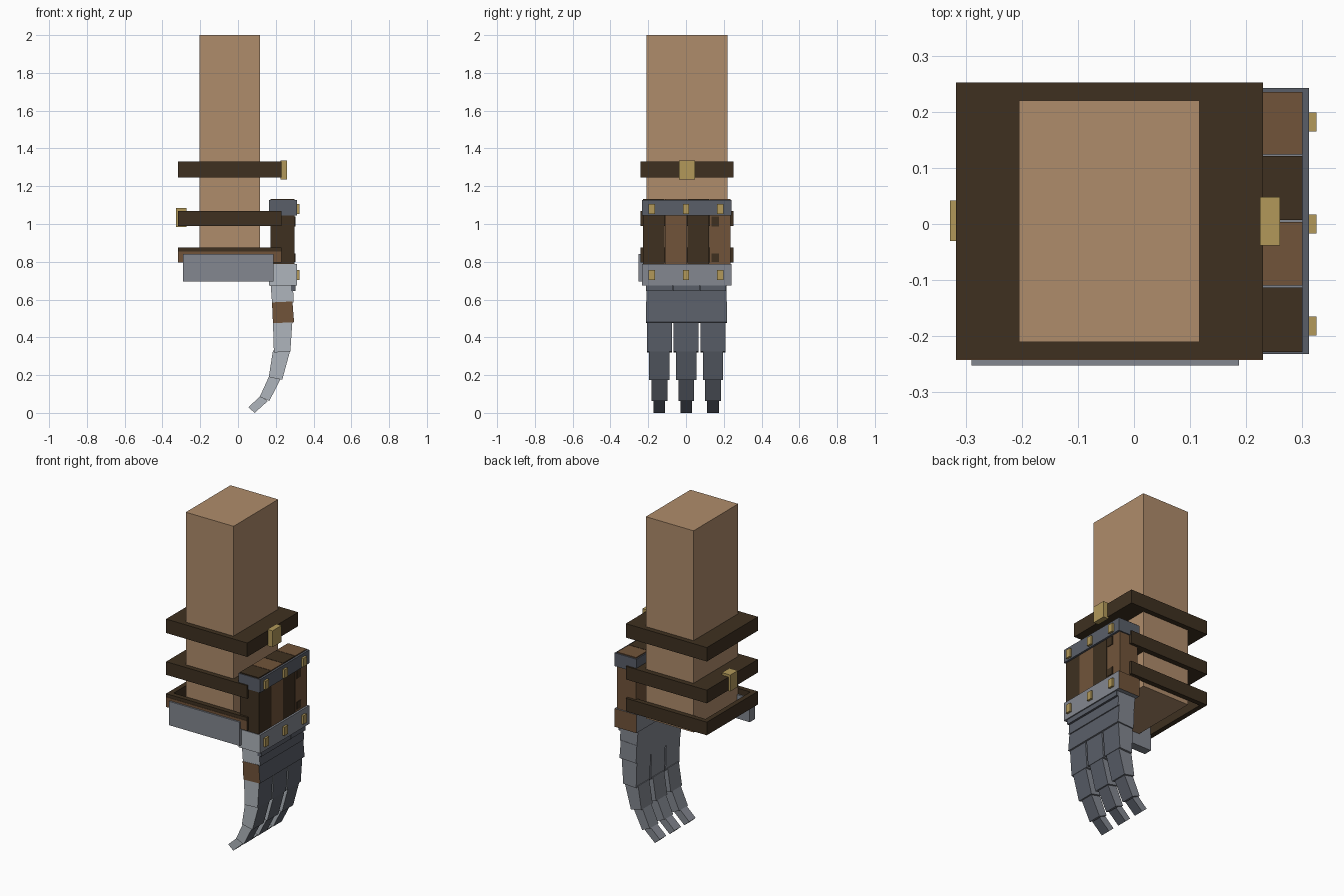
import bpy, bmesh
from mathutils import Vector

cube = bpy.data.objects.get("Cube")
if cube:
    bpy.data.objects.remove(cube, do_unlink=True)


def lin(c):
    c /= 255
    return c / 12.92 if c <= 0.04045 else ((c + 0.055) / 1.055) ** 2.4


def material(name, r, g, b):
    m = bpy.data.materials.new(name)
    col = (lin(r), lin(g), lin(b), 1)
    m.diffuse_color = col
    m.use_nodes = True
    m.node_tree.nodes["Principled BSDF"].inputs["Base Color"].default_value = col
    return m


SKIN = material("tan skin", 175, 140, 107)
DARK = material("dark leather", 62, 48, 32)
BROWN = material("brown leather", 113, 84, 58)
GOLD = material("brass", 178, 153, 90)
STEEL_D = material("dark steel", 90, 95, 105)
STEEL_M = material("mid steel", 131, 135, 144)
STEEL_L = material("light steel", 175, 181, 188)


def prism(name, quad, y0, y1, mats, rule=None):
    """Extrude a side profile of (x, z) points from y0 to y1."""
    bm = bmesh.new()
    a = [bm.verts.new((x, y0, z)) for x, z in quad]
    b = [bm.verts.new((x, y1, z)) for x, z in quad]
    n = len(quad)
    bm.faces.new(a)
    bm.faces.new(b[::-1])
    for i in range(n):
        j = (i + 1) % n
        bm.faces.new((a[j], a[i], b[i], b[j]))
    bmesh.ops.recalc_face_normals(bm, faces=bm.faces)
    if rule:
        for f in bm.faces:
            f.material_index = rule(f.normal)
    me = bpy.data.meshes.new(name)
    bm.to_mesh(me)
    bm.free()
    for m in mats:
        me.materials.append(m)
    ob = bpy.data.objects.new(name, me)
    bpy.context.collection.objects.link(ob)
    return ob


def box(name, x, y, z, mats, rule=None):
    quad = [(x[0], z[0]), (x[1], z[0]), (x[1], z[1]), (x[0], z[1])]
    return prism(name, quad, y[0], y[1], mats, rule)


def by_side(n):
    """Slot 0 faces the front, 1 the outer hand side, 2 the rest."""
    return 0 if n.y < -0.5 else 1 if n.x > 0.5 else 2


# Forearm
box("forearm", (-0.205, 0.117), (-0.21, 0.22), (0.77, 2.0), [SKIN])

# Upper straps are solid collars, the lowest is an open frame
X, Y = (-0.317, 0.23), (-0.24, 0.252)
box("upper_strap", X, Y, (1.245, 1.33), [DARK])
box("middle_strap", X, Y, (0.99, 1.07), [DARK])
Z = (0.795, 0.875)
box("lower_strap_right", (X[0], X[0] + 0.03), Y, Z, [DARK])
box("lower_strap_left", (X[1] - 0.03, X[1]), Y, Z, [DARK])
box("lower_strap_back", (X[0] + 0.03, X[1] - 0.03), (Y[1] - 0.03, Y[1]), Z, [DARK])
box("lower_strap_front", (X[0] + 0.03, X[1] - 0.03), (Y[0], Y[0] + 0.03), Z, [DARK])
box("strap_trim", (X[0], X[1]), (Y[0] - 0.002, Y[0]), (0.795, 0.855), [BROWN])

# Brass buckles
box("upper_buckle", (0.225, 0.26), (-0.038, 0.048), (1.235, 1.335), [GOLD])
box("middle_buckle", (-0.328, -0.272), (-0.03, 0.042), (0.985, 1.085), [GOLD])

# Front plate
box("front_plate", (-0.29, 0.187), (-0.252, -0.2), (0.695, 0.84), [STEEL_M])

# Leather guard of four panels
edges = [-0.228, -0.11, 0.007, 0.124, 0.238]
for i in range(4):
    box(f"guard_panel_{i + 1}", (0.172, 0.30), (edges[i], edges[i + 1] - 0.003),
        (0.77, 1.132), [(DARK, BROWN)[i % 2]])
for i, z in enumerate([(0.80, 0.845), (0.988, 1.04)]):
    box(f"guard_patch_{i + 1}", (0.30, 0.304), (0.135, 0.175), z, [DARK])

# Upper band wraps round the panels, leaving their tops open
BY = (-0.232, 0.242)
BZ = (1.045, 1.126)
box("upper_band_outer", (0.30, 0.312), BY, BZ, [STEEL_D])
box("upper_band_inner", (0.165, 0.172), BY, BZ, [STEEL_D])
box("upper_band_front", (0.172, 0.30), (BY[0], -0.228), BZ, [STEEL_D])
box("upper_band_back", (0.172, 0.30), (0.235, BY[1]), BZ, [STEEL_D])

# Lower band, with a leather back face
box("lower_band", (0.165, 0.312), BY, (0.675, 0.787), [STEEL_L, STEEL_M, BROWN],
    lambda n: 0 if n.y < -0.5 else 2 if n.y > 0.5 else 1)

# Rivets
for z in (0.73, 1.08):
    for y in (-0.182, 0.0, 0.182):
        box("rivet", (0.31, 0.325), (y - 0.017, y + 0.017), (z - 0.026, z + 0.026), [GOLD])

# Hand plates
METAL = [STEEL_L, STEEL_D, STEEL_M]
prism("hand_plate", [(0.172, 0.69), (0.29, 0.69), (0.295, 0.585), (0.18, 0.585)],
      -0.21, 0.215, METAL, by_side)
prism("knuckle_plate", [(0.18, 0.585), (0.288, 0.59), (0.297, 0.48), (0.185, 0.475)],
      -0.212, 0.217, [BROWN, STEEL_D, STEEL_M], by_side)

# Finger segments: side profile and half width
segments = [
    ([(0.185, 0.485), (0.288, 0.485), (0.277, 0.325), (0.19, 0.32)], 0.066),
    ([(0.185, 0.33), (0.275, 0.325), (0.234, 0.175), (0.163, 0.19)], 0.054),
    ([(0.165, 0.195), (0.224, 0.178), (0.166, 0.063), (0.115, 0.085)], 0.042),
    ([(0.12, 0.09), (0.157, 0.062), (0.088, 0.0), (0.055, 0.03)], 0.031),
]
for f, y in enumerate((-0.141, 0.001, 0.143)):
    box(f"knuckle_ridge_{f + 1}", (0.28, 0.305), (y - 0.07, y + 0.07), (0.645, 0.68), [STEEL_D])
    for s, (quad, w) in enumerate(segments):
        prism(f"finger_{f + 1}_segment_{s + 1}", quad, y - w, y + w, METAL, by_side)
